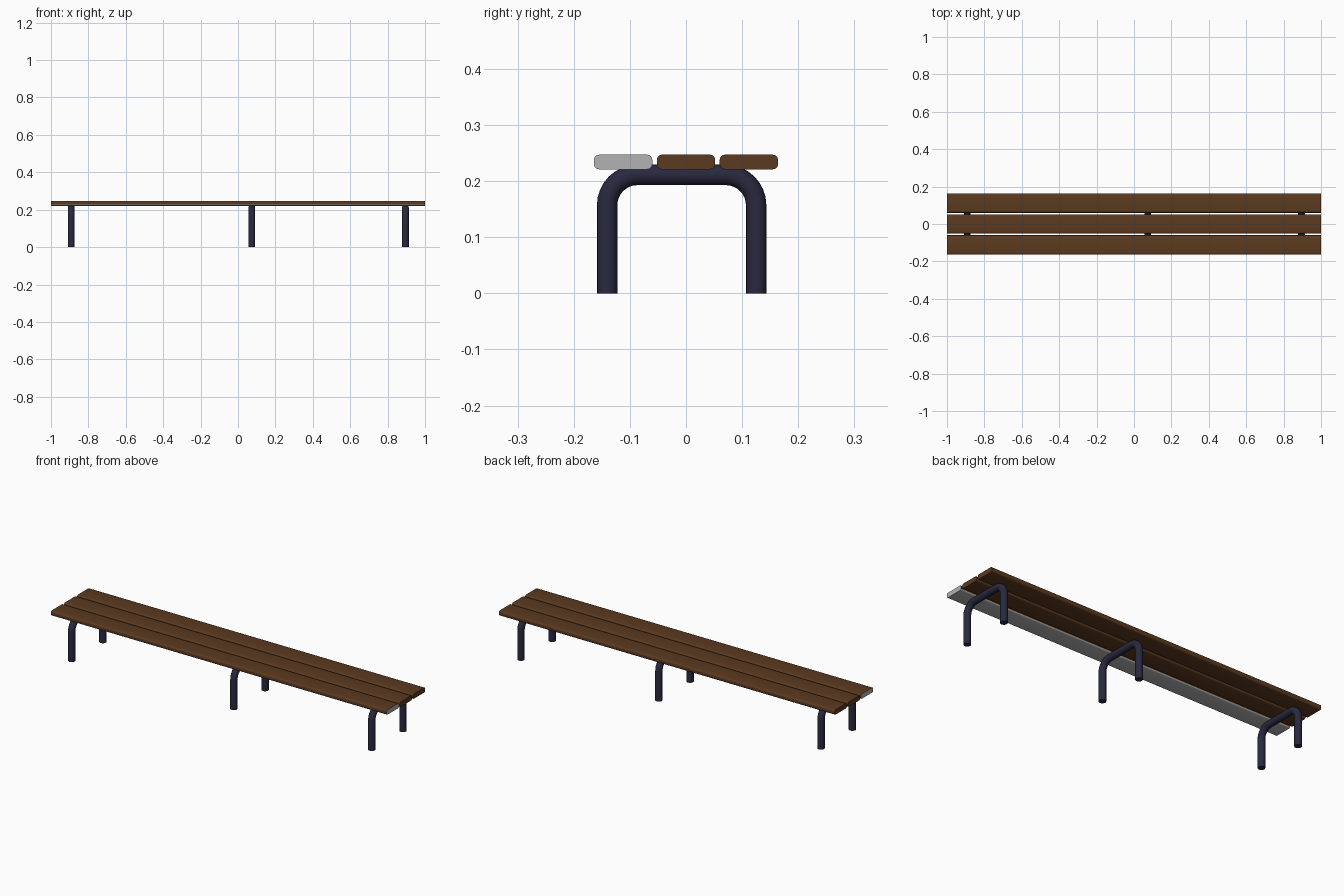
import bpy, bmesh
from math import sin, cos, pi, radians

if "Cube" in bpy.data.objects:
    bpy.data.objects.remove(bpy.data.objects["Cube"])


def material(name, rgb):
    m = bpy.data.materials.new(name)
    m.diffuse_color = (*rgb, 1)
    m.use_nodes = True
    m.node_tree.nodes["Principled BSDF"].inputs["Base Color"].default_value = m.diffuse_color
    return m


wood = material("brown_wood", (0.105, 0.042, 0.014))
metal = material("dark_metal", (0.022, 0.022, 0.05))
grey = material("bare_grey", (0.45, 0.45, 0.45))


def smooth(obj):
    bpy.ops.object.select_all(action='DESELECT')
    obj.select_set(True)
    bpy.context.view_layer.objects.active = obj
    bpy.ops.object.shade_smooth_by_angle(angle=radians(35))


# Seat plank: rounded cross-section extruded along x
def plank(name, y, bare_underside=False):
    half_w, z0, z1, r, steps = 0.052, 0.221, 0.247, 0.009, 4
    bm = bmesh.new()
    ring = []
    for i, (cy, cz) in enumerate([(half_w - r, z1 - r), (-half_w + r, z1 - r),
                                  (-half_w + r, z0 + r), (half_w - r, z0 + r)]):
        for s in range(steps + 1):
            a = pi / 2 * (i + s / steps)
            ring.append(bm.verts.new((-1, y + cy + r * cos(a), cz + r * sin(a))))
    face = bm.faces.new(ring)
    out = bmesh.ops.extrude_face_region(bm, geom=[face])
    moved = [v for v in out["geom"] if isinstance(v, bmesh.types.BMVert)]
    bmesh.ops.translate(bm, vec=(2, 0, 0), verts=moved)
    bmesh.ops.recalc_face_normals(bm, faces=bm.faces)
    # The front plank is left uncoloured on its ends and underside
    for f in bm.faces:
        if bare_underside and (abs(f.normal.x) > 0.5 or f.normal.z < -0.5):
            f.material_index = 1
    mesh = bpy.data.meshes.new(name)
    bm.to_mesh(mesh)
    bm.free()
    mesh.materials.append(wood)
    mesh.materials.append(grey)
    obj = bpy.data.objects.new(name, mesh)
    bpy.context.collection.objects.link(obj)
    smooth(obj)


plank("front_plank", -0.112, True)
plank("middle_plank", 0.0)
plank("back_plank", 0.112)


# Leg frame: bent tube shaped like an upside-down U
def leg_frame(name, x):
    y0, y1, top, bend, steps = -0.1405, 0.125, 0.211, 0.054, 8
    path = [(y0, 0)]
    for cy, start in ((y0 + bend, pi), (y1 - bend, pi / 2)):
        for s in range(steps + 1):
            a = start - pi / 2 * s / steps
            path.append((cy + bend * cos(a), top - bend + bend * sin(a)))
    path.append((y1, 0))
    cu = bpy.data.curves.new(name, 'CURVE')
    cu.dimensions = '3D'
    cu.bevel_depth = 0.0182
    cu.bevel_resolution = 6
    cu.use_fill_caps = True
    sp = cu.splines.new('POLY')
    sp.points.add(len(path) - 1)
    for p, (y, z) in zip(sp.points, path):
        p.co = (x, y, z, 1)
    cu.materials.append(metal)
    obj = bpy.data.objects.new(name, cu)
    bpy.context.collection.objects.link(obj)
    bpy.ops.object.select_all(action='DESELECT')
    obj.select_set(True)
    bpy.context.view_layer.objects.active = obj
    bpy.ops.object.convert(target='MESH')
    smooth(bpy.context.view_layer.objects.active)


leg_frame("left_leg_frame", -0.892)
leg_frame("middle_leg_frame", 0.074)
leg_frame("right_leg_frame", 0.895)
